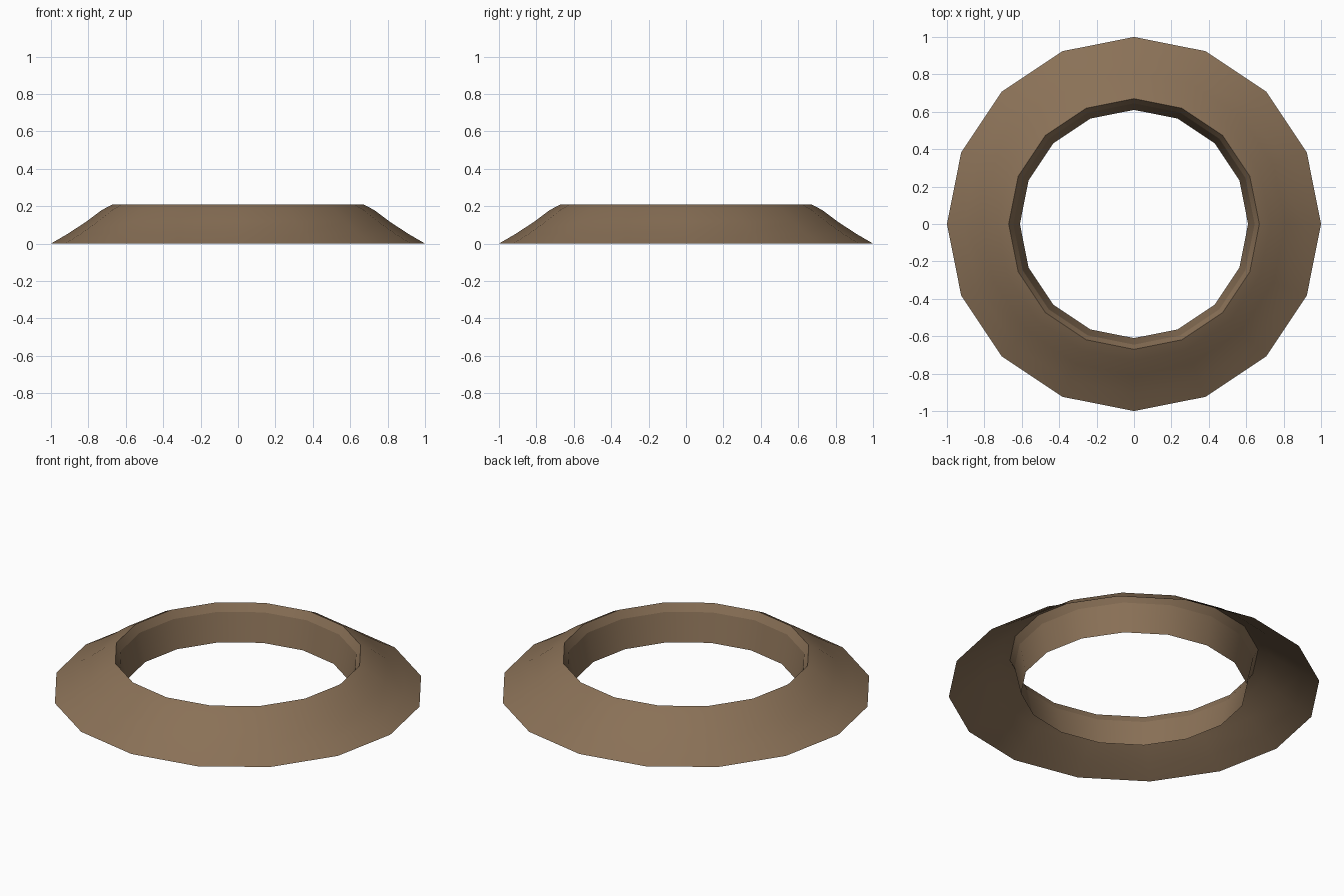
import bpy, bmesh, math

if "Cube" in bpy.data.objects:
    bpy.data.objects.remove(bpy.data.objects["Cube"])

SIDES = 16

brown = bpy.data.materials.new("earth_brown")
brown.diffuse_color = (0.254, 0.165, 0.095, 1)
brown.use_nodes = True
brown.node_tree.nodes["Principled BSDF"].inputs["Base Color"].default_value = brown.diffuse_color


def lathe(name, profile, sharp_rings=()):
    """Open surface of revolution from (radius, z) points; no bottom cap."""
    bm = bmesh.new()
    rings = []
    for r, z in profile:
        rings.append([bm.verts.new((r * math.cos(2 * math.pi * i / SIDES),
                                    r * math.sin(2 * math.pi * i / SIDES), z))
                      for i in range(SIDES)])
    for a, b in zip(rings, rings[1:]):
        for i in range(SIDES):
            j = (i + 1) % SIDES
            bm.faces.new((a[i], a[j], b[j], b[i])).smooth = True
    # crisp creases along chosen rings
    for k in sharp_rings:
        for i in range(SIDES):
            bm.edges.get((rings[k][i], rings[k][(i + 1) % SIDES])).smooth = False
    mesh = bpy.data.meshes.new(name)
    bm.to_mesh(mesh)
    bm.free()
    mesh.materials.append(brown)
    obj = bpy.data.objects.new(name, mesh)
    bpy.context.collection.objects.link(obj)
    return obj


# sloping outer skirt, rim, bevelled lip and tapering inner wall, hollow beneath
lathe("crater_ring",
      [(1.0, 0.0), (0.91, 0.052), (0.81, 0.118), (0.73, 0.178), (0.67, 0.21),
       (0.645, 0.165), (0.61, 0.0)],
      sharp_rings=(4, 5))
